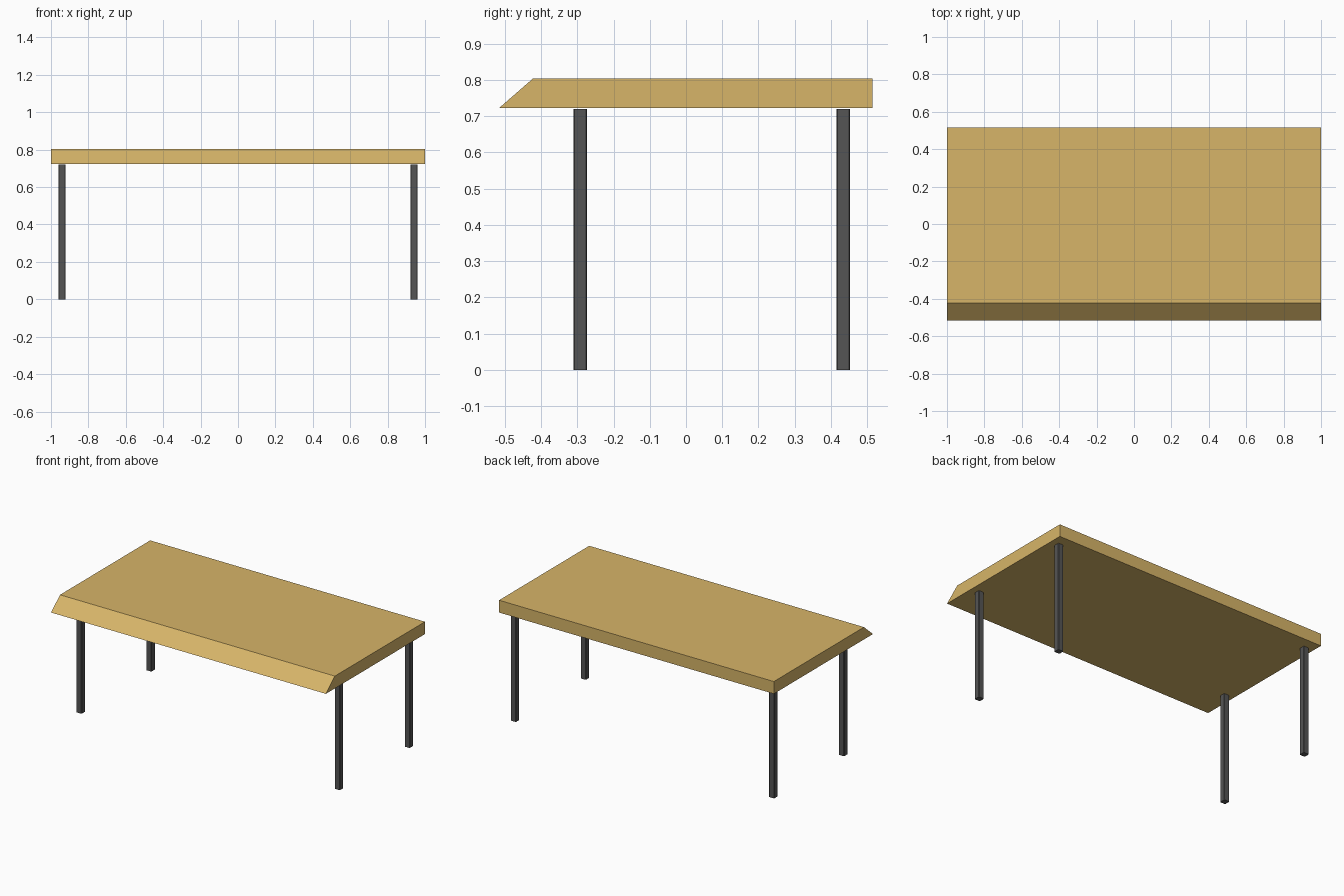
import bpy, bmesh

if "Cube" in bpy.data.objects:
    bpy.data.objects.remove(bpy.data.objects["Cube"])


def material(name, color):
    mat = bpy.data.materials.new(name)
    mat.diffuse_color = (*color, 1)
    mat.use_nodes = True
    mat.node_tree.nodes["Principled BSDF"].inputs["Base Color"].default_value = mat.diffuse_color
    return mat


def prism(name, profile, direction, mat):
    """Extrude a closed 3D profile along a direction."""
    bm = bmesh.new()
    face = bm.faces.new([bm.verts.new(p) for p in profile])
    new = bmesh.ops.extrude_face_region(bm, geom=[face])["geom"]
    verts = [v for v in new if isinstance(v, bmesh.types.BMVert)]
    bmesh.ops.translate(bm, verts=verts, vec=direction)
    bmesh.ops.recalc_face_normals(bm, faces=bm.faces)
    mesh = bpy.data.meshes.new(name)
    bm.to_mesh(mesh)
    bm.free()
    mesh.materials.append(mat)
    obj = bpy.data.objects.new(name, mesh)
    bpy.context.collection.objects.link(obj)
    return obj


wood = material("wood", (0.68, 0.46, 0.14))
metal = material("dark_metal", (0.09, 0.09, 0.09))

# Table top: slab with a slanted front edge
bottom, top = 0.723, 0.804
profile = [(-1, -0.515, bottom), (-1, 0.515, bottom),
           (-1, 0.515, top), (-1, -0.422, top)]
prism("table_top", profile, (2, 0, 0), wood)

# Legs: square posts with narrow chamfered corners, just under the top
h, c = 0.019, 0.003
section = [(-h + c, -h), (h - c, -h), (h, -h + c), (h, h - c),
           (h - c, h), (-h + c, h), (-h, h - c), (-h, -h + c)]
for depth, y in (("front", -0.292), ("back", 0.434)):
    for side, x in (("left", -0.94), ("right", 0.94)):
        outline = [(x + px, y + py, 0) for px, py in section]
        prism(f"{depth}_{side}_leg", outline, (0, 0, 0.72), metal)
